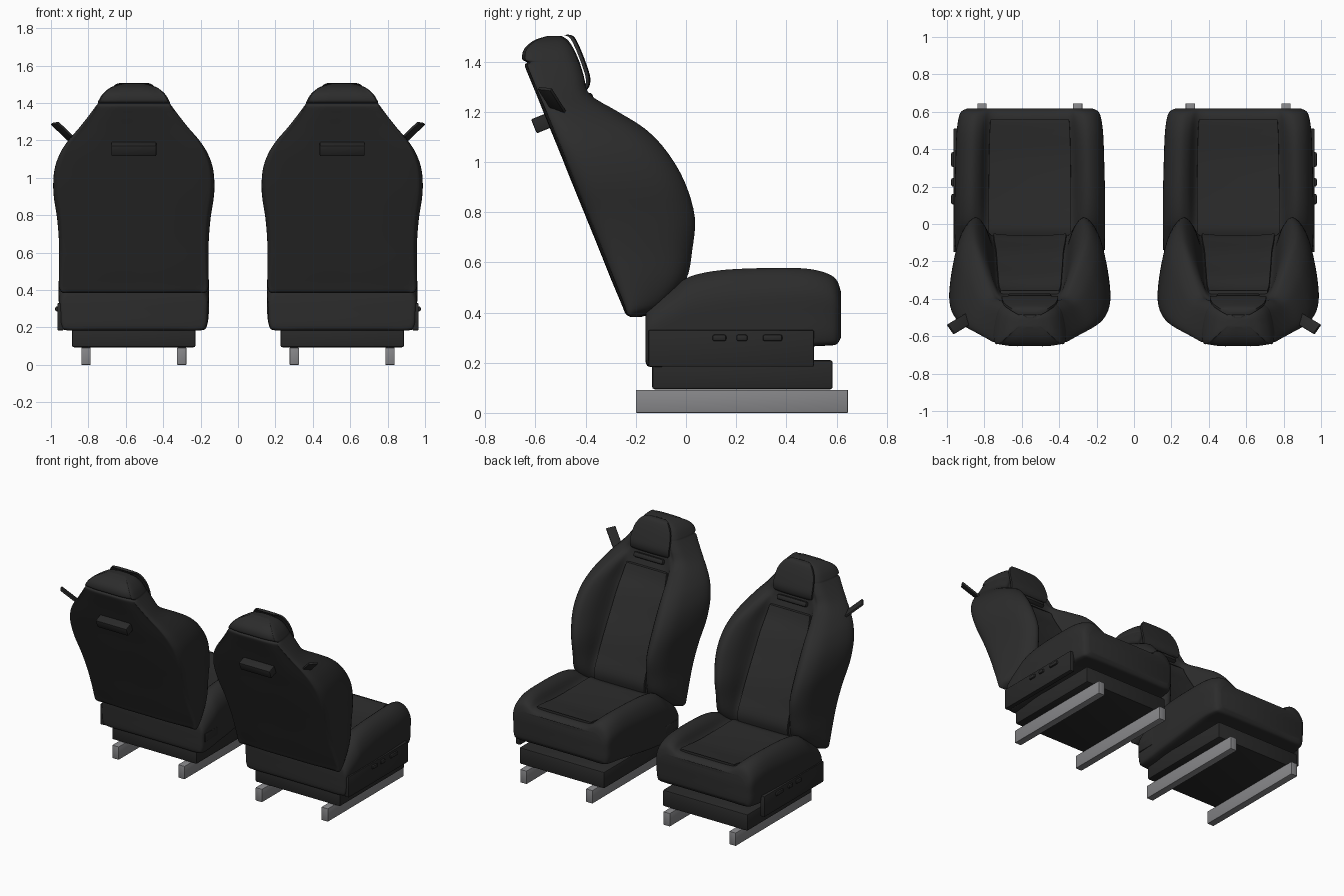
import bpy, bmesh, math
from mathutils import Matrix, Vector

if "Cube" in bpy.data.objects:
    bpy.data.objects.remove(bpy.data.objects["Cube"])

CX = 0.557                      # centre of the right seat; the left one is mirrored
SLOPE = math.atan(0.405)        # recline of the backrest


def material(name, rgb):
    m = bpy.data.materials.new(name)
    m.diffuse_color = (*rgb, 1)
    m.use_nodes = True
    m.node_tree.nodes["Principled BSDF"].inputs["Base Color"].default_value = m.diffuse_color
    return m


LEATHER = material("black_leather", (0.025, 0.025, 0.025))
TRIM = material("black_trim", (0.022, 0.022, 0.022))
STEEL = material("steel", (0.24, 0.24, 0.25))


def smooth(pts, n=4):
    """Catmull-Rom samples through tuples of any length."""
    out = []
    for i in range(len(pts) - 1):
        a, b, c, d = (pts[max(i - 1, 0)], pts[i], pts[i + 1], pts[min(i + 2, len(pts) - 1)])
        for k in range(n):
            t = k / n
            out.append(tuple(0.5 * (2 * q + (r - p) * t + (2 * p - 5 * q + 4 * r - s) * t * t
                                    + (3 * q - p - 3 * r + s) * t ** 3)
                             for p, q, r, s in zip(a, b, c, d)))
    return out + [tuple(pts[-1])]


def finish(bm, name, mat, angle=40):
    bmesh.ops.recalc_face_normals(bm, faces=bm.faces)
    me = bpy.data.meshes.new(name)
    bm.to_mesh(me)
    bm.free()
    me.materials.append(mat)
    ob = bpy.data.objects.new(name, me)
    bpy.context.collection.objects.link(ob)
    bpy.ops.object.select_all(action='DESELECT')
    ob.select_set(True)
    bpy.context.view_layer.objects.active = ob
    bpy.ops.object.shade_smooth_by_angle(angle=math.radians(angle))
    mod = ob.modifiers.new("pair", 'MIRROR')
    mod.use_mirror_merge = False
    return ob


def loft(name, halves, mat, angle=40):
    """Skin symmetric rings; each is given as its +x half, centre to centre."""
    bm = bmesh.new()
    m = len(halves[0])
    n = 2 * (m - 1)
    rings = []
    for h in halves:
        pts = list(h) + [(-x, y, z) for x, y, z in h[-2:0:-1]]
        rings.append([bm.verts.new((x + CX, y, z)) for x, y, z in pts])
    for a, b in zip(rings, rings[1:]):
        for i in range(n):
            j = (i + 1) % n
            bm.faces.new((a[i], a[j], b[j], b[i]))
    for r in (rings[0], rings[-1]):
        bm.faces.new((r[0], r[1], r[n - 1]))
        for k in range(1, m - 2):
            bm.faces.new((r[k], r[k + 1], r[n - k - 1], r[n - k]))
        bm.faces.new((r[m - 2], r[m - 1], r[m]))
    return finish(bm, name, mat, angle)


def box(name, loc, size, mat, rot=Matrix(), bevel=0.006):
    """Bevelled box; loc x is measured from the seat centre."""
    bm = bmesh.new()
    mat4 = Matrix.Translation((loc[0] + CX, loc[1], loc[2])) @ rot @ Matrix.Diagonal((*size, 1))
    bmesh.ops.create_cube(bm, size=1, matrix=mat4)
    bmesh.ops.bevel(bm, geom=bm.edges[:], offset=bevel, segments=2, profile=0.5, affect='EDGES')
    return finish(bm, name, mat)


# Floor rails and base frame
for side, label in ((-1, "inner"), (1, "outer")):
    box("rail_" + label, (0.256 * side, 0.223, 0.046), (0.05, 0.845, 0.092), STEEL, bevel=0.003)
box("base_frame", (0, 0.225, 0.152), (0.66, 0.72, 0.116), TRIM, bevel=0.01)

# Cushion: y, half width, bottom, bolster top, centre top
cushion = smooth([
    (-0.162, .37, .21, .40, .40), (-0.145, .393, .185, .43, .43), (-0.05, .40, .19, .50, .475),
    (0.02, .40, .20, .545, .48), (0.15, .40, .215, .57, .478), (0.35, .395, .245, .578, .482),
    (0.48, .39, .265, .575, .497), (0.56, .38, .27, .557, .505), (0.60, .365, .275, .53, .492),
    (0.617, .335, .30, .485, .465)])


def cushion_half(r):
    y, w, zb, zt, zc = r
    h = zt - zb
    prof = [(0, zc), (.38 * w, zc), (.56 * w, zc + .008), (.67 * w, zc + .75 * (zt - zc)),
            (.79 * w, zt), (.92 * w, zt - .09 * h), (w, zt - .3 * h), (w, zb + .4 * h),
            (.985 * w, zb + .1 * h), (.9 * w, zb), (.5 * w, zb), (0, zb)]
    return [(max(x, 0), y, z) for x, z in smooth(prof)]


loft("seat_cushion", [cushion_half(r) for r in cushion], LEATHER, 60)
loft("cushion_panel", [[(0, y, zc + .01), (.36 * w, y, zc + .011), (.55 * w, y, zc + .016),
                        (.56 * w, y, zc - .02), (0, y, zc - .02)]
                       for y, w, zb, zt, zc in cushion if -.09 < y < .562], LEATHER)

# Backrest: z, half width, back, bolster front, centre front, panel half width
backrest = smooth([
    (0.383, .375, -.222, -.185, -.185, .18), (0.395, .392, -.24, -.15, -.15, .19),
    (0.43, .40, -.255, -.08, -.10, .195),
    (0.53, .40, -.297, .0, -.07, .20), (0.65, .40, -.345, .025, -.11, .195),
    (0.78, .41, -.398, .035, -.16, .185), (0.92, .43, -.455, -.005, -.23, .18),
    (1.04, .425, -.503, -.075, -.29, .175), (1.13, .395, -.54, -.16, -.345, .17),
    (1.20, .35, -.568, -.27, -.375, .16), (1.27, .29, -.596, -.385, -.40, .145),
    (1.34, .235, -.625, -.41, -.415, .12), (1.385, .202, -.642, -.425, -.428, .105),
    (1.397, .193, -.632, -.43, -.432, .1), (1.41, .19, -.652, -.435, -.437, .1),
    (1.45, .165, -.645, -.453, -.455, .09), (1.485, .12, -.605, -.478, -.478, .06),
    (1.503, .06, -.55, -.505, -.505, .02)])


def back_half(r):
    z, w, yb, yf, yc, p = r
    d = yf - yb
    prof = [(0, yc), (.6 * p, yc), (p, yc + .008), (p + .5 * (.7 * w - p), yc + .7 * (yf - yc)),
            (.71 * w, yf), (.86 * w, yb + .86 * d), (.95 * w, yb + .56 * d), (w, yb + .22 * d),
            (.97 * w, yb + .06 * d), (.88 * w, yb + .01), (.5 * w, yb), (0, yb)]
    return [(max(x, 0), y, z) for x, y in smooth(prof)]


loft("backrest", [back_half(r) for r in backrest], LEATHER, 60)
loft("backrest_panel", [[(0, yc + .01, z), (.6 * p, yc + .012, z), (.97 * p, yc + .019, z),
                         (p, yc - .02, z), (0, yc - .02, z)]
                        for z, w, yb, yf, yc, p in backrest if .47 < z < 1.215], LEATHER)

# Head pad: thin curved shell (y, z, half width) with a rounded top
pad = smooth([(-.468, 1.508, .06), (-.445, 1.498, .1), (-.42, 1.45, .135), (-.397, 1.39, .148),
              (-.382, 1.34, .15), (-.384, 1.305, .147), (-.395, 1.288, .135)])
loft("head_pad", [[(0, y, z), (.6 * w, y - .001, z), (w, y - .005, z),
                   (w, y - .018, z - .003), (.6 * w, y - .018, z - .003), (0, y - .018, z - .003)]
                  for y, z, w in pad], LEATHER, 50)

# Belt guide bar below the head pad and storage handle on the back
tilt = Matrix.Rotation(SLOPE, 4, 'X')
box("guide_bar", (0, -.392, 1.255), (.23, .045, .035), TRIM, tilt, .012)
box("back_handle", (0, -.567, 1.158), (.24, .085, .06), TRIM, tilt)

# Shoulder belt tab, sticking up and out from the outer shoulder
long = Vector((.1, -.06, .095)).normalized()
wide = Vector((-.045, -.05, 0))
wide = (wide - long * wide.dot(long)).normalized()
frame = Matrix((long, wide, long.cross(wide))).transposed().to_4x4()
box("belt_tab", (.360, -.525, 1.232), (.19, .062, .014), TRIM, frame, .002)

# Outer control panel with buttons, and inner buckle mount
box("control_panel", (.392, .18, .257), (.034, .66, .146), TRIM)
for y, length in ((.133, .055), (.223, .045), (.345, .078)):
    box("seat_button", (.408, y, .299), (.025, length, .026), TRIM, bevel=.008)
box("buckle_mount", (-.392, -.07, .30), (.022, .14, .06), TRIM)
